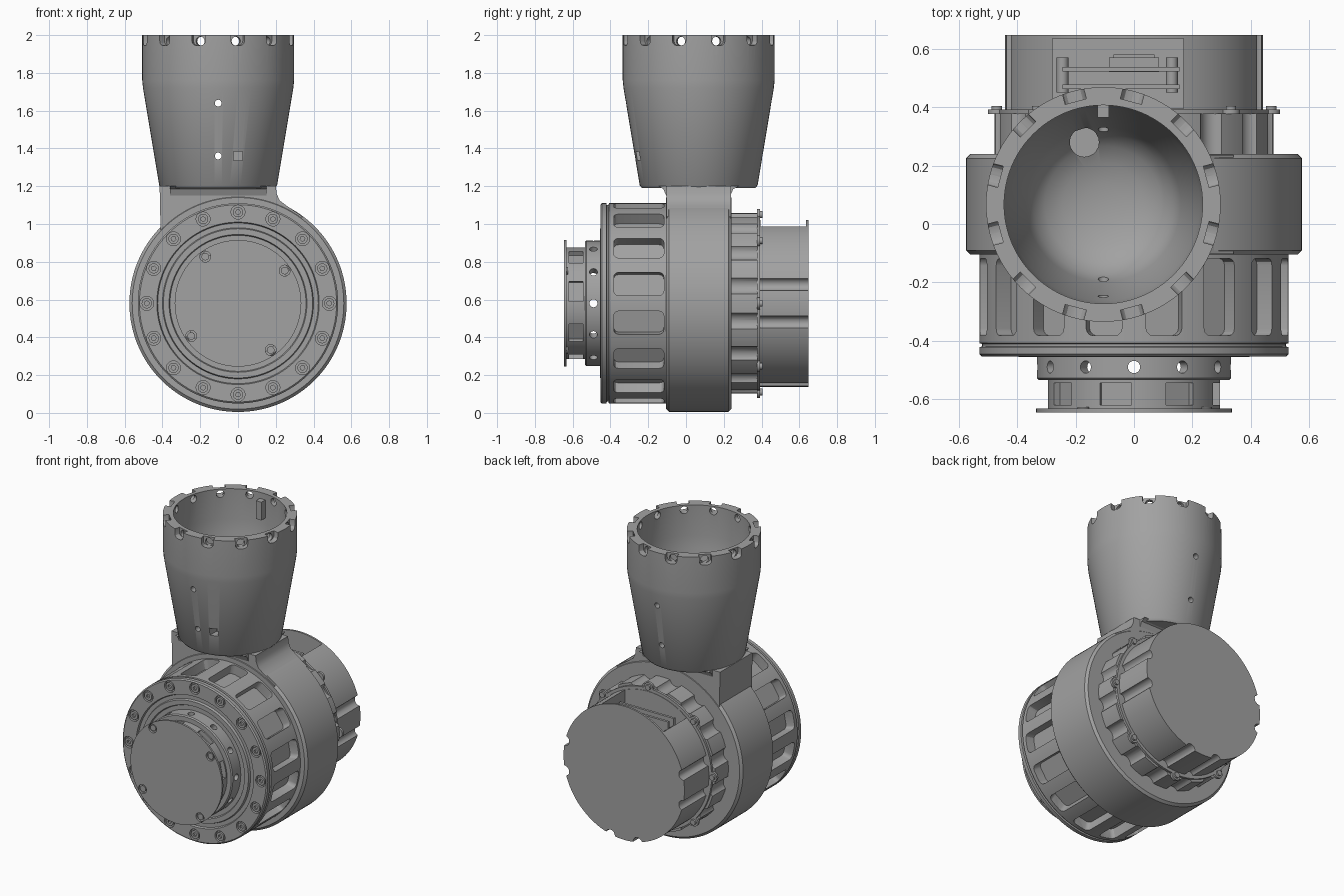
import bpy, bmesh, math
from mathutils import Matrix, Vector

cube = bpy.data.objects.get("Cube")
if cube:
    bpy.data.objects.remove(cube, do_unlink=True)

AXLE = Vector((0, 0, 0.58))
NECK = Vector((-0.105, 0.067, 0))
grey = bpy.data.materials.new("machined grey")
grey.use_nodes = True
grey.diffuse_color = (0.36, 0.36, 0.36, 1)
grey.node_tree.nodes["Principled BSDF"].inputs["Base Color"].default_value = (0.36, 0.36, 0.36, 1)


def finish(name, bm):
    bmesh.ops.remove_doubles(bm, verts=bm.verts, dist=1e-5)
    bmesh.ops.recalc_face_normals(bm, faces=bm.faces)
    mesh = bpy.data.meshes.new(name)
    bm.to_mesh(mesh)
    bm.free()
    mesh.materials.append(grey)
    obj = bpy.data.objects.new(name, mesh)
    bpy.context.collection.objects.link(obj)
    smooth(mesh)
    return obj


def smooth(mesh):
    for p in mesh.polygons:
        p.use_smooth = True
    mesh.set_sharp_from_angle(angle=math.radians(30))


def lathe(name, profile, upright=False, segs=96):
    """Spin a closed (radius, height) profile about the axle or the neck."""
    bm = bmesh.new()
    rings = []
    for i in range(segs):
        a = math.tau * i / segs
        c, s = math.cos(a), math.sin(a)
        rings.append([bm.verts.new(NECK + Vector((r * c, r * s, h)) if upright
                                   else AXLE + Vector((r * c, h, r * s))) for r, h in profile])
    n = len(profile)
    for i in range(segs):
        p, q = rings[i], rings[(i + 1) % segs]
        for j in range(n):
            k = (j + 1) % n
            if profile[j][0] == 0 and profile[k][0] == 0:
                continue
            if profile[j][0] == 0:
                bm.faces.new((p[j], p[k], q[k]))
            elif profile[k][0] == 0:
                bm.faces.new((p[j], p[k], q[j]))
            else:
                bm.faces.new((p[j], p[k], q[k], q[j]))
    return finish(name, bm)


def box(bm, m, size, bevel=0):
    part = bmesh.new()
    bmesh.ops.create_cube(part, size=1, matrix=Matrix.Diagonal((*size, 1)))
    if bevel:
        edges = [e for e in part.edges if abs((e.verts[0].co - e.verts[1].co).x) > 1e-4]
        bmesh.ops.bevel(part, geom=edges, offset=bevel, segments=3, affect='EDGES', profile=0.5)
    part.transform(m)
    tmp = bpy.data.meshes.new("tmp")
    part.to_mesh(tmp)
    part.free()
    bm.from_mesh(tmp)
    bpy.data.meshes.remove(tmp)


def rod(bm, m, radius, length, axis, segs=20):
    turn = {'X': Matrix.Rotation(math.pi / 2, 4, 'Y'), 'Z': Matrix(),
            'Y': Matrix.Rotation(math.pi / 2, 4, 'X')}[axis]
    bmesh.ops.create_cone(bm, cap_ends=True, segments=segs, radius1=radius, radius2=radius,
                          depth=length, matrix=m @ turn)


def around(deg, r, y):
    """Frame on the axle drum with local x pointing outward."""
    return (Matrix.Translation(AXLE + Vector((0, y, 0))) @ Matrix.Rotation(-math.radians(deg), 4, 'Y')
            @ Matrix.Translation((r, 0, 0)))


def neck_at(deg, r, z):
    return (Matrix.Translation(NECK + Vector((0, 0, z))) @ Matrix.Rotation(math.radians(deg), 4, 'Z')
            @ Matrix.Translation((r, 0, 0)))


def at(x, y, z):
    return Matrix.Translation((x, y, z))


def cut(obj, bm):
    tool = finish("cutter", bm)
    tool.hide_render = True
    mod = obj.modifiers.new("cut", 'BOOLEAN')
    mod.object, mod.operation, mod.solver, mod.use_self = tool, 'DIFFERENCE', 'EXACT', True
    bpy.context.view_layer.update()
    deps = bpy.context.evaluated_depsgraph_get()
    mesh = bpy.data.meshes.new_from_object(obj.evaluated_get(deps))
    obj.modifiers.clear()
    obj.data = mesh
    smooth(mesh)
    bpy.data.objects.remove(tool, do_unlink=True)


def prism(name, outline, low, high, axis):
    """Extrude an outline along x or y."""
    bm = bmesh.new()
    put = (lambda p, d: (d, p[0], p[1])) if axis == 'X' else (lambda p, d: (p[0], d, p[1]))
    ends = [[bm.verts.new(put(p, d)) for p in outline] for d in (low, high)]
    bm.faces.new(ends[0])
    bm.faces.new(ends[1])
    for j in range(len(outline)):
        k = (j + 1) % len(outline)
        bm.faces.new((ends[0][j], ends[0][k], ends[1][k], ends[1][j]))
    return finish(name, bm)


# Main housing ring and the bridge that carries the neck
lathe("housing_ring", [(0, -0.105), (0.56, -0.105), (0.575, -0.09), (0.575, 0.225), (0.56, 0.24), (0, 0.24)], segs=128)
prism("neck_bridge", [(-0.415, 1.2), (-0.41, 0.97), (-0.3, 0.8), (0.3, 0.8), (0.34, 1.04), (0.26, 1.095),
                      (0.22, 1.125), (0.205, 1.16), (0.2, 1.2)], -0.102, 0.237, 'Y')
prism("bridge_flare", [(-0.145, 1.2), (-0.12, 1.185), (-0.105, 1.15), (0.235, 1.15), (0.25, 1.185), (0.28, 1.2)],
      -0.36, 0.15, 'X')

# Hollow neck with a bowl-shaped floor
neck = lathe("neck_tube", [(0, 1.19), (0.3, 1.19), (0.312, 1.205), (0.398, 1.72), (0.402, 1.76), (0.402, 2),
                           (0.34, 2), (0.34, 1.8), (0.33, 1.72), (0.265, 1.38), (0.24, 1.32), (0.2, 1.28),
                           (0.14, 1.25), (0.07, 1.235), (0, 1.23)], True)
c = bmesh.new()
for i in range(12):
    box(c, neck_at(15 + 30 * i, 0.41, 2), (0.09, 0.075, 0.11), 0.025)
cut(neck, c)
c = bmesh.new()
for i in range(12):
    rod(c, neck_at(15 + 30 * i, 0.36, 1.968), 0.024, 0.12, 'X')
for z in (1.64, 1.36):
    rod(c, at(NECK.x, NECK.y, z), 0.018, 1, 'Y')
box(c, at(0, -0.25, 1.36), (0.05, 0.12, 0.05))
rod(c, at(-0.17, 0.28, 1.3), 0.05, 0.2, 'Z')
cut(neck, c)
b = bmesh.new()
box(b, at(NECK.x, 0.39, 1.9), (0.04, 0.05, 0.12))
finish("neck_key", b)

# Front drum with pockets and counterbored bolts
drum = lathe("front_drum", [(0, -0.09), (0.53, -0.09), (0.53, -0.408), (0.52, -0.411), (0.52, -0.419),
                            (0.53, -0.422), (0.53, -0.446), (0.522, -0.453), (0.43, -0.453), (0.425, -0.44),
                            (0.4, -0.44), (0.395, -0.455), (0.365, -0.455), (0.36, -0.445), (0, -0.445)])
c = bmesh.new()
for i in range(16):
    box(c, around(22.5 * i + 11.25, 0.53, -0.25), (0.13, 0.265, 0.125), 0.025)
    rod(c, around(22.5 * i, 0.483, -0.453), 0.037, 0.04, 'Y')
cut(drum, c)
b, c = bmesh.new(), bmesh.new()
for i in range(16):
    rod(b, around(22.5 * i, 0.483, -0.44), 0.027, 0.024, 'Y')
    rod(c, around(22.5 * i, 0.483, -0.45), 0.013, 0.02, 'Y', 6)
cut(finish("drum_bolts", b), c)

# Hollow collar with radial holes
collar = lathe("front_collar", [(0, -0.535), (0.325, -0.535), (0.332, -0.528), (0.332, -0.44),
                                (0.285, -0.44), (0.285, -0.52), (0, -0.52)])
c = bmesh.new()
for i in range(12):
    rod(c, around(30 * i, 0.31, -0.49), 0.021, 0.1, 'X')
cut(collar, c)

# Relieved core behind the front cover
core = lathe("front_core", [(0, -0.632), (0.295, -0.632), (0.295, -0.53), (0, -0.53)])
c = bmesh.new()
for i in range(8):
    box(c, around(12.5 + 45 * i, 0.3, -0.582), (0.07, 0.075, 0.11))
cut(core, c)
cover = lathe("front_cover", [(0, -0.645), (0.335, -0.645), (0.335, -0.632), (0, -0.632)])
b, c = bmesh.new(), bmesh.new()
for i in range(4):
    rod(c, around(35 + 90 * i, 0.302, -0.64), 0.029, 0.04, 'Y')
    rod(b, around(35 + 90 * i, 0.302, -0.633), 0.02, 0.014, 'Y')
cut(cover, c)
finish("cover_screws", b)

# Scalloped ring at the back
ring = lathe("scalloped_ring", [(0, 0.23), (0.478, 0.23), (0.478, 0.378), (0, 0.378)])
c = bmesh.new()
for i in range(16):
    rod(c, around(22.5 * i + 11.25, 0.5, 0.315), 0.05, 0.15, 'Y')
cut(ring, c)

# Thin flange with bolted ears
lathe("back_flange", [(0, 0.376), (0.462, 0.376), (0.462, 0.392), (0, 0.392)])
ears, bolts = bmesh.new(), bmesh.new()
for i in range(8):
    rod(ears, around(45 * i, 0.468, 0.384), 0.032, 0.0158, 'Y')
    rod(bolts, around(45 * i, 0.47, 0.396), 0.018, 0.016, 'Y')
finish("flange_ears", ears)
finish("flange_bolts", bolts)

# Back can with long grooves and an open bay on top
can = lathe("back_can", [(0, 0.38), (0.442, 0.38), (0.442, 0.648), (0, 0.648)])
c = bmesh.new()
for base in (0, 180, 270):
    for off in (-13, 13):
        rod(c, around(base + off, 0.446, 0.5), 0.034, 0.5, 'Y')
cut(can, c)
c = bmesh.new()
box(c, at(-0.055, 0.515, 0.95), (0.45, 0.24, 0.34))
cut(can, c)

# Electronics inside the bay
b = bmesh.new()
for y in (0.47, 0.53):
    box(b, at(-0.045, y, 0.86), (0.4, 0.016, 0.16))
box(b, at(0, 0.545, 0.9), (0.17, 0.05, 0.06))
box(b, at(0, 0.57, 0.9), (0.14, 0.02, 0.04))
for x in (-0.245, 0.13):
    rod(b, at(x, 0.51, 0.87), 0.02, 0.12, 'Y')
finish("bay_electronics", b)
